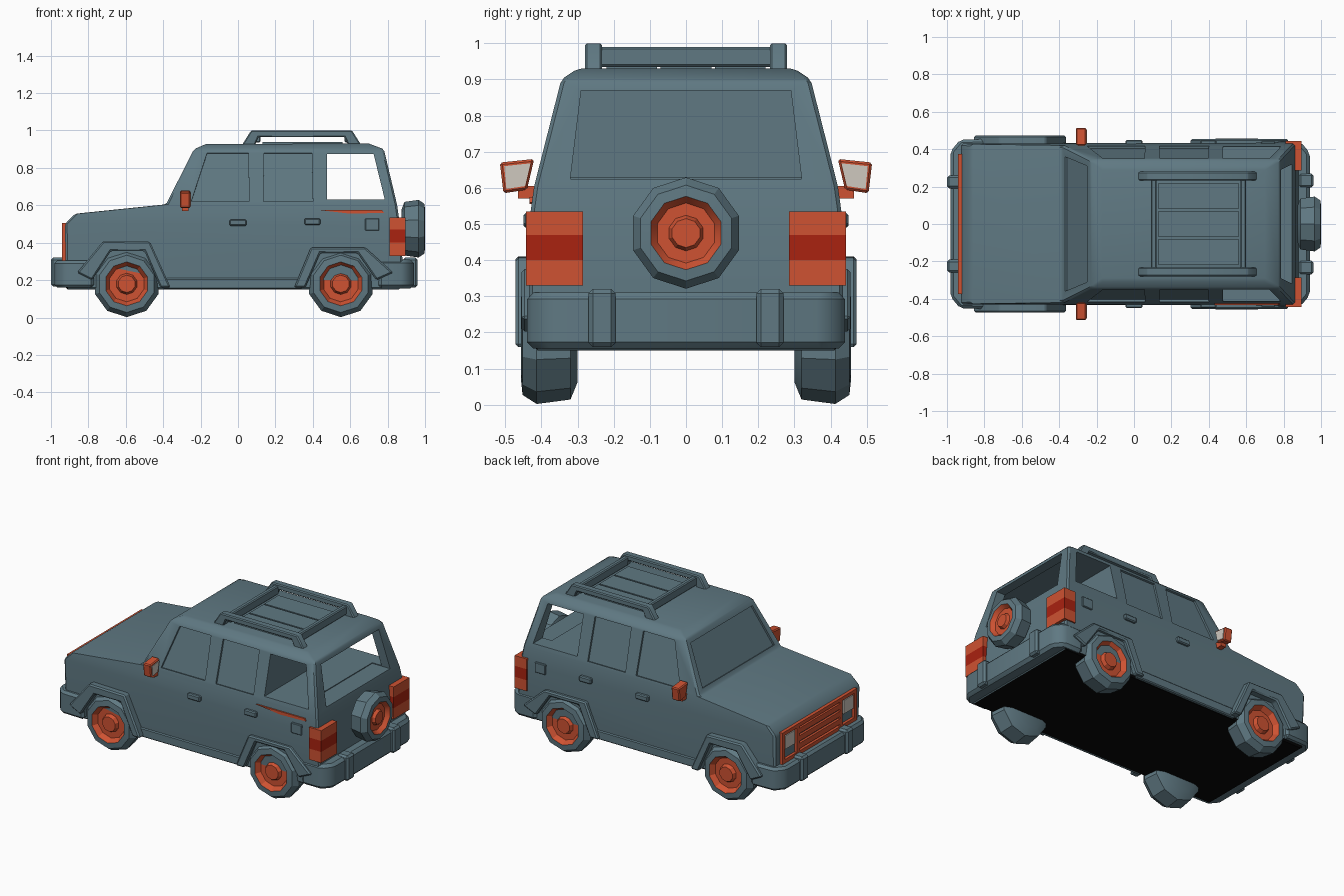
import bpy, bmesh, math
from mathutils import Vector

if "Cube" in bpy.data.objects:
    bpy.data.objects.remove(bpy.data.objects["Cube"])


def material(name, rgb):
    m = bpy.data.materials.new(name)
    m.diffuse_color = (*rgb, 1)
    m.use_nodes = True
    m.node_tree.nodes["Principled BSDF"].inputs["Base Color"].default_value = m.diffuse_color
    return m


SLATE = material("slate paint", (0.115, 0.19, 0.225))
ORANGE = material("orange trim", (0.62, 0.085, 0.032))
RED = material("brake red", (0.40, 0.016, 0.005))
WHITE = material("lamp white", (0.62, 0.58, 0.52))
BLACK = material("underside black", (0.002, 0.002, 0.002))


def finish(name, bm, mats, bevel=0.0):
    bmesh.ops.recalc_face_normals(bm, faces=bm.faces)
    if bevel:
        bmesh.ops.bevel(bm, geom=bm.edges[:], offset=bevel, segments=1, affect='EDGES')
    me = bpy.data.meshes.new(name)
    bm.to_mesh(me)
    bm.free()
    for m in mats:
        me.materials.append(m)
    ob = bpy.data.objects.new(name, me)
    bpy.context.collection.objects.link(ob)
    return ob


def prism(name, pts, vec, mat=SLATE, bevel=0.0):
    """Polygon of 3D points swept along vec."""
    bm = bmesh.new()
    vec = Vector(vec)
    a = [bm.verts.new(p) for p in pts]
    b = [bm.verts.new(Vector(p) + vec) for p in pts]
    bm.faces.new(a)
    bm.faces.new(b[::-1])
    for i in range(len(a)):
        j = (i + 1) % len(a)
        bm.faces.new((a[i], b[i], b[j], a[j]))
    return finish(name, bm, [mat], bevel)


def box(name, x, y, z, mat=SLATE, bevel=0.0):
    pts = [(x[0], y[0], z[0]), (x[1], y[0], z[0]), (x[1], y[1], z[0]), (x[0], y[1], z[0])]
    return prism(name, pts, (0, 0, z[1] - z[0]), mat, bevel)


def side_prism(name, xz, y0, y1, mat=SLATE, bevel=0.0):
    return prism(name, [(x, y0, z) for x, z in xz], (0, y1 - y0, 0), mat, bevel)


def wheel(name, centre, axis, r=0.178, half=0.078):
    """Ten-sided lathed tyre with a recessed coloured hub."""
    prof = [(-1, 0.0), (-1, 0.66), (-0.75, 0.93), (0.45, 1.0), (0.95, 0.86), (1, 0.66),
            (0.6, 0.54), (0.6, 0.32), (0.9, 0.26), (0.9, 0.0)]
    n = 10
    axis = Vector(axis)
    up = Vector((0, 0, 1))
    side = axis.cross(up)
    bm = bmesh.new()
    rings = []
    for t, q in prof:
        c = Vector(centre) + axis * t * half
        if q == 0:
            rings.append([bm.verts.new(c)] * n)
        else:
            rings.append([bm.verts.new(c + (side * math.sin(k * math.tau / n)
                          - up * math.cos(k * math.tau / n)) * q * r) for k in range(n)])
    for i in range(len(prof) - 1):
        for k in range(n):
            l = (k + 1) % n
            vs = [rings[i][k], rings[i][l], rings[i + 1][l], rings[i + 1][k]]
            f = bm.faces.new(list(dict.fromkeys(vs)))
            f.material_index = 1 if i >= 5 else 0
    return finish(name, bm, [SLATE, ORANGE])


# Body shell: half outline (x, y, z) mirrored in y
P = dict(A=(-0.92, 0.42, 0.15), B=(-0.925, 0.43, 0.50), C=(-0.87, 0.427, 0.555),
         D=(-0.385, 0.42, 0.605), H=(-0.235, 0.345, 0.90), J=(-0.17, 0.30, 0.928),
         K=(0.70, 0.30, 0.93), I=(0.78, 0.345, 0.90), E=(0.85, 0.42, 0.605),
         M=(0.865, 0.435, 0.50), F=(0.88, 0.435, 0.30), G=(0.87, 0.42, 0.15))
bm = bmesh.new()
V = {(k, s): bm.verts.new((p[0], p[1] * s, p[2])) for k, p in P.items() for s in (1, -1)}
for s in (1, -1):
    for loop in ("ABMFG", "BCDEM", "DHIE", "HJKI"):
        bm.faces.new([V[k, s] for k in loop])
ring = "ABCDHJKIEMFG"
for a, b in zip(ring, ring[1:] + ring[0]):
    f = bm.faces.new((V[a, 1], V[b, 1], V[b, -1], V[a, -1]))
    if a == "G":
        f.material_index = 1
body = finish("body_shell", bm, [SLATE, BLACK])
bev = body.modifiers.new("soft edges", 'BEVEL')
bev.width, bev.segments, bev.angle_limit = 0.01, 1, math.radians(25)
sol = body.modifiers.new("wall", 'SOLIDIFY')
sol.thickness, sol.offset = 0.025, -1


# Window cutters: shallow recesses at the front, real openings at the back
def wall_y(z):
    return 0.42 - (z - 0.605) * 0.075 / 0.295


cutters = []
for s in (1, -1):
    nrm = Vector((0, 0.295 * s, 0.075)).normalized() * 0.012
    for win in ([(-0.25, 0.62), (-0.165, 0.88), (0.055, 0.88), (0.06, 0.62)],
                [(0.135, 0.62), (0.14, 0.88), (0.395, 0.88), (0.40, 0.62)]):
        pts = [Vector((x, wall_y(z) * s, z)) - nrm for x, z in win]
        cutters.append(prism("door_window_cutter", pts, nrm * 2))
nrm = Vector((-0.295, 0, 0.15)).normalized() * 0.012
pts = [Vector((-0.385 + 0.15 * t, y, 0.605 + 0.295 * t)) - nrm
       for t, y in ((0.1, -0.36), (0.1, 0.36), (0.9, 0.31), (0.9, -0.31))]
cutters.append(prism("windscreen_cutter", pts, nrm * 2))
cutters.append(side_prism("quarter_window_cutter",
               [(0.475, 0.63), (0.475, 0.875), (0.725, 0.875), (0.785, 0.63)], -0.6, 0.6))
cutters.append(prism("rear_window_cutter", [(0.72, -0.32, 0.625), (0.72, 0.32, 0.625),
               (0.72, 0.29, 0.87), (0.72, -0.29, 0.87)], (0.3, 0, 0)))
for c in cutters:
    c.hide_render = True
    m = body.modifiers.new("cut", 'BOOLEAN')
    m.operation, m.solver, m.object = 'DIFFERENCE', 'EXACT', c
bpy.context.view_layer.objects.active = body
for m in list(body.modifiers):
    bpy.ops.object.modifier_apply(modifier=m.name)
for c in cutters:
    bpy.data.objects.remove(c)

# Parts repeated on both sides
for s in (1, -1):
    tag = "left" if s > 0 else "right"
    wheel("front_wheel_" + tag, (-0.595, 0.378 * s, 0.18), (0, s, 0))
    wheel("rear_wheel_" + tag, (0.55, 0.378 * s, 0.18), (0, s, 0))
    # Wheel arch flares
    side_prism("front_flare_" + tag, [(-0.86, 0.24), (-0.72, 0.41), (-0.47, 0.405), (-0.36, 0.16),
               (-0.415, 0.16), (-0.50, 0.355), (-0.68, 0.355), (-0.78, 0.20)],
               0.40 * s, 0.472 * s, SLATE, 0.008)
    side_prism("rear_flare_" + tag, [(0.30, 0.16), (0.39, 0.375), (0.68, 0.375), (0.83, 0.24),
               (0.74, 0.20), (0.64, 0.345), (0.44, 0.345), (0.36, 0.16)],
               0.40 * s, 0.455 * s, SLATE, 0.008)
    # Door handles, fuel flap and sill
    box("front_handle_" + tag, (-0.045, 0.045), (0.42 * s, 0.45 * s), (0.49, 0.525), SLATE, 0.006)
    box("rear_handle_" + tag, (0.355, 0.44), (0.42 * s, 0.45 * s), (0.495, 0.53), SLATE, 0.006)
    box("side_flap_" + tag, (0.68, 0.755), (0.42 * s, 0.442 * s), (0.465, 0.53), SLATE, 0.004)
    box("sill_" + tag, (-0.40, 0.34), (0.40 * s, 0.432 * s), (0.152, 0.21), SLATE, 0.006)
    # Mirrors
    prism("mirror_" + tag, [(-0.31, 0.44 * s, 0.595), (-0.31, 0.505 * s, 0.585),
          (-0.31, 0.515 * s, 0.67), (-0.31, 0.42 * s, 0.68)], (0.055, 0, 0), ORANGE, 0.006)
    prism("mirror_glass_" + tag, [(-0.256, 0.445 * s, 0.605), (-0.256, 0.497 * s, 0.597),
          (-0.256, 0.503 * s, 0.66), (-0.256, 0.43 * s, 0.668)], (0.005, 0, 0), WHITE)
    box("mirror_arm_" + tag, (-0.30, -0.265), (0.40 * s, 0.465 * s), (0.57, 0.605), ORANGE)
    # Tail lights in three bands
    for part, mat, z in (("lower", ORANGE, (0.33, 0.40)), ("brake", RED, (0.40, 0.47)),
                         ("upper", ORANGE, (0.47, 0.535))):
        box("tail_light_%s_%s" % (part, tag), (0.81, 0.895), (0.285 * s, 0.443 * s), z, mat)
    # Bumper brackets
    box("front_bracket_" + tag, (-1.0, -0.92), (0.19 * s, 0.26 * s), (0.165, 0.32), SLATE, 0.012)
    box("rear_bracket_" + tag, (0.88, 0.96), (0.195 * s, 0.27 * s), (0.16, 0.32), SLATE, 0.012)
    # Roof rails
    side_prism("roof_rail_" + tag, [(0.02, 0.92), (0.07, 1.0), (0.61, 1.0), (0.66, 0.92),
               (0.59, 0.92), (0.57, 0.965), (0.11, 0.965), (0.09, 0.92)], 0.232 * s, 0.28 * s, SLATE, 0.006)
    # Headlights and grille uprights
    box("headlight_" + tag, (-0.938, -0.91), (0.245 * s, 0.34 * s), (0.39, 0.475), WHITE)
    box("grille_outer_post_" + tag, (-0.94, -0.91), (0.35 * s, 0.375 * s), (0.305, 0.505), ORANGE)
    box("grille_inner_post_" + tag, (-0.94, -0.91), (0.205 * s, 0.23 * s), (0.305, 0.505), ORANGE)

# Grille bars
for i, z in enumerate((0.305, 0.482)):
    box("grille_frame_%d" % i, (-0.94, -0.91), (-0.375, 0.375), (z, z + 0.023), ORANGE)
for i, z in enumerate((0.34, 0.388, 0.436)):
    box("grille_bar_%d" % i, (-0.938, -0.91), (-0.21, 0.21), (z, z + 0.034), ORANGE)

# Bumpers
prism("front_bumper", [(-0.77, -0.455, 0.16), (-0.93, -0.45, 0.16), (-0.98, -0.39, 0.16),
      (-0.98, 0.39, 0.16), (-0.93, 0.45, 0.16), (-0.77, 0.455, 0.16)], (0, 0, 0.145), SLATE, 0.015)
prism("rear_bumper", [(0.75, -0.44, 0.155), (0.89, -0.44, 0.155), (0.94, -0.38, 0.155),
      (0.94, 0.38, 0.155), (0.89, 0.44, 0.155), (0.75, 0.44, 0.155)], (0, 0, 0.155), SLATE, 0.018)

# Spare wheel
wheel("spare_wheel", (0.937, 0, 0.475), (1, 0, 0), 0.154, 0.063)

# Roof rack crossbars and panel
for i, x in enumerate((0.09, 0.57)):
    box("roof_crossbar_%d" % i, (x, x + 0.03), (-0.24, 0.24), (0.935, 0.99), SLATE, 0.006)
for i in range(3):
    y = -0.22 + i * 0.15
    box("roof_slat_%d" % i, (0.13, 0.56), (y, y + 0.14), (0.925, 0.938))

# Paint stripe on one flank
side_prism("flank_stripe", [(0.43, 0.575), (0.60, 0.555), (0.78, 0.56), (0.77, 0.575)],
           -0.42, -0.433, ORANGE)

# Smooth shading with sharp edges kept
bpy.ops.object.select_all(action='DESELECT')
for ob in bpy.context.scene.objects:
    ob.select_set(True)
bpy.ops.object.shade_smooth_by_angle(angle=math.radians(30))
